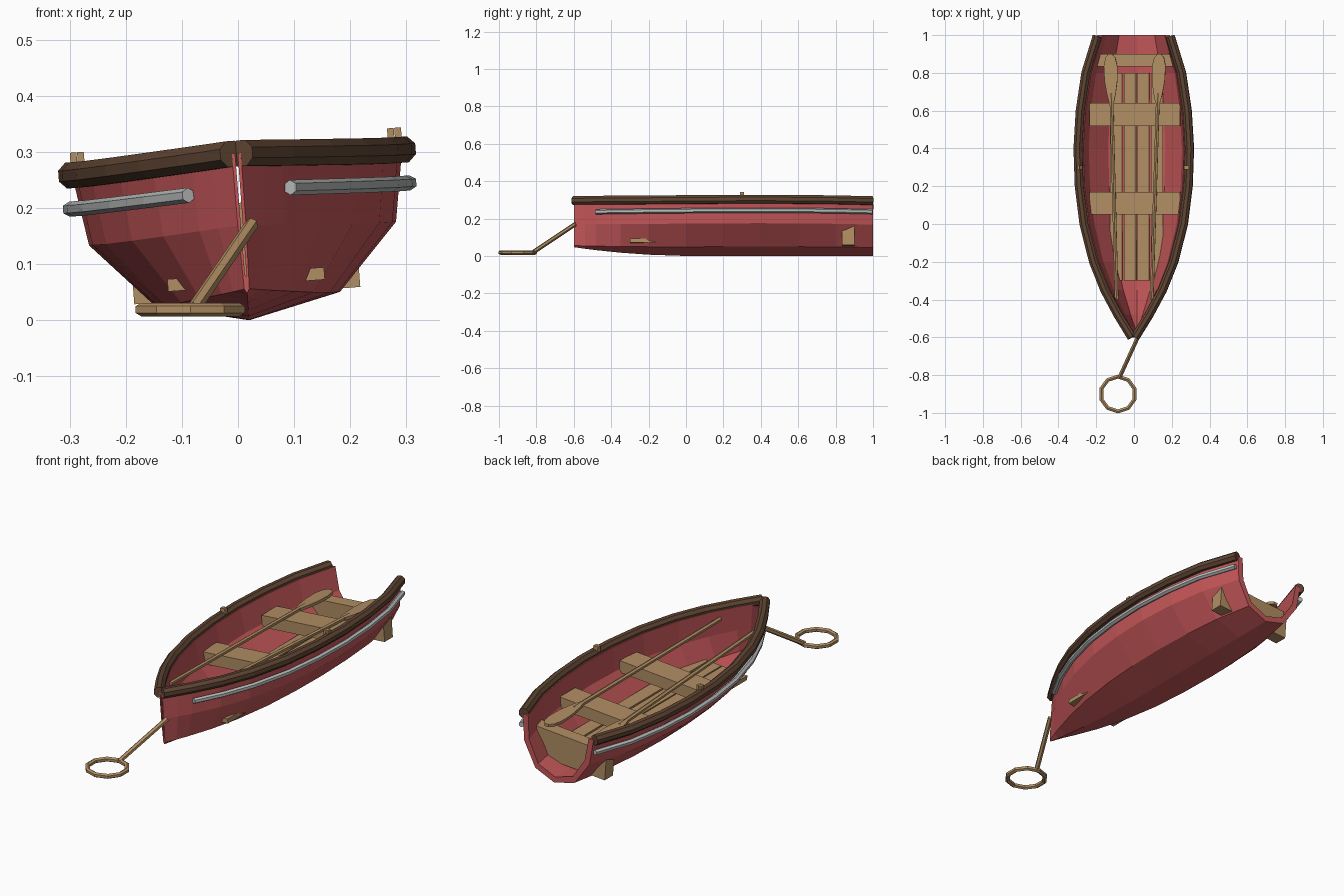
import bpy, bmesh, math
from mathutils import Vector, Matrix

cube = bpy.data.objects.get("Cube")
if cube:
    bpy.data.objects.remove(cube)


def material(name, rgb):
    m = bpy.data.materials.new(name)
    m.use_nodes = True
    m.diffuse_color = (*rgb, 1)
    m.node_tree.nodes["Principled BSDF"].inputs["Base Color"].default_value = (*rgb, 1)
    return m


RED = material("red paint", (0.56, 0.095, 0.1))
TAN = material("tan wood", (0.44, 0.27, 0.125))
BROWN = material("dark brown wood", (0.115, 0.06, 0.033))
GREY = material("grey metal", (0.48, 0.5, 0.49))

# The boat lies slightly rolled to one side
ROLL = Matrix.Translation((0.02, 0, 0)) @ Matrix.Rotation(-0.077, 4, 'Y')
LEVEL = Matrix.Identity(4)


def finish(bm, name, mat, frame=ROLL):
    bmesh.ops.recalc_face_normals(bm, faces=bm.faces)
    bm.transform(frame)
    me = bpy.data.meshes.new(name)
    bm.to_mesh(me)
    bm.free()
    me.materials.append(mat)
    ob = bpy.data.objects.new(name, me)
    bpy.context.collection.objects.link(ob)
    return ob


def skin(rings, name, mat, frame=ROLL, loop=False):
    """Join closed rings of points into one solid."""
    bm = bmesh.new()
    vs = [[bm.verts.new(p) for p in r] for r in rings]
    n = len(vs[0])
    pairs = list(zip(vs, vs[1:])) + ([(vs[-1], vs[0])] if loop else [])
    for a, b in pairs:
        for i in range(n):
            j = (i + 1) % n
            bm.faces.new((a[i], a[j], b[j], b[i]))
    if not loop:
        for cap in (vs[0], vs[-1]):
            f = bm.faces.new(cap)
            bmesh.ops.triangulate(bm, faces=[f])
    return finish(bm, name, mat, frame)


def sweep(path, radius, sides, name, mat, frame=ROLL, loop=False):
    """Carry a regular polygon along a path."""
    path = [Vector(p) for p in path]
    rings = []
    n = len(path)
    for i, p in enumerate(path):
        if loop:
            t = path[(i + 1) % n] - path[i - 1]
        else:
            t = path[min(i + 1, n - 1)] - path[max(i - 1, 0)]
        side = t.cross(Vector((0, 0, 1))).normalized()
        up = side.cross(t).normalized()
        ring = []
        for k in range(sides):
            a = math.tau * (k + 0.5) / sides
            ring.append(p + radius * (math.cos(a) * side + math.sin(a) * up))
        rings.append(ring)
    return skin(rings, name, mat, frame, loop)


def box(x0, x1, y0, y1, z0, z1, name, mat):
    rings = [[(x0, y, z0), (x1, y, z0), (x1, y, z1), (x0, y, z1)] for y in (y0, y1)]
    return skin(rings, name, mat)


# Plan outline: position along the boat, half width at the rim
PLAN = [(-0.6, 0.008), (-0.54, 0.045), (-0.48, 0.082), (-0.35, 0.152), (-0.2, 0.212),
        (0, 0.263), (0.2, 0.288), (0.4, 0.295), (0.6, 0.283), (0.8, 0.253), (1, 0.193)]


def bow_lift(y):
    return max(0, (0.1 - y) / 0.7)


def rim_height(y):
    return 0.282 + 0.016 * bow_lift(y) ** 2


# Hull: keel, two chines and rim, with an inner wall
def hull_section(y, w):
    lift = bow_lift(y) ** 2.2
    outer = [(0.0, 0.048 * lift), (0.56 * w, 0.038 + 0.018 * lift),
             (0.93 * w, 0.155 + 0.015 * lift), (w, rim_height(y))]
    inner = [(max(x - t, 0.3 * x), z + d) for (x, z), t, d in
             zip(outer, (0, 0.014, 0.027, 0.027), (0.03, 0.026, 0.012, 0))]
    half = outer[::-1]
    ring = half + [(-x, z) for x, z in outer[1:]]
    ring += [(-x, z) for x, z in inner[::-1]] + inner[1:]
    return [(x, y, z) for x, z in ring]


skin([hull_section(y, w) for y, w in PLAN], "hull", RED)

# Rim rails, rub rails and oarlocks on both sides
for s, side in ((1, "left"), (-1, "right")):
    sweep([(s * (w + 0.001), min(y, 0.995), rim_height(y)) for y, w in PLAN],
          0.025, 8, side + "_gunwale", BROWN)
    sweep([(s * (w + 0.009), max(min(y, 0.995), -0.5), 0.222 + 0.012 * bow_lift(y) ** 2)
           for y, w in PLAN[2:]], 0.0135, 6, side + "_rub_rail", GREY)
    for k, x in enumerate((0.277, 0.29)):
        box(s * x - 0.006, s * x + 0.006, 0.288, 0.31, 0.27, 0.322,
            side + "_oarlock_%d" % (k + 1), TAN)

# Seats
box(-0.24, 0.24, 0.05, 0.17, 0.152, 0.21, "front_seat", TAN)
box(-0.24, 0.24, 0.52, 0.64, 0.152, 0.21, "middle_seat", TAN)
box(-0.202, 0.202, 0.835, 0.9, 0.044, 0.185, "stern_seat", TAN)

# Floor planks
for k, x in enumerate((-0.108, -0.035, 0.035, 0.108)):
    box(x - 0.032, x + 0.032, -0.3, 0.8, 0.062, 0.084, "floor_plank_%d" % (k + 1), TAN)

# Oars resting on the seats
for s, side in ((1, "left"), (-1, "right")):
    grip = Vector((s * 0.093, -0.4, 0.25))
    tip = Vector((s * 0.13, 0.9, 0.207))
    neck = grip.lerp(tip, 0.84)
    sweep([grip, neck], 0.011, 6, side + "_oar_shaft", TAN)
    rings = []
    for f, w in ((0.8, 0.012), (0.84, 0.024), (0.89, 0.034), (0.95, 0.036),
                 (0.985, 0.026), (1, 0.01)):
        c = grip.lerp(tip, f)
        rings.append([c + Vector((dx * w, 0, dz * 0.007)) for dx, dz in
                      ((-1, -1), (1, -1), (1, 1), (-1, 1))])
    skin(rings, side + "_oar_blade", TAN)

# Mooring line and ring lying on the ground
sweep([(0.025, -0.59, 0.172), (-0.078, -0.815, 0.022)], 0.012, 6, "mooring_line", TAN, LEVEL)
circle = [(-0.085 + 0.092 * math.cos(a), -0.9 + 0.092 * math.sin(a), 0.019)
          for a in (math.tau * k / 10 + math.pi / 10 for k in range(10))]
sweep(circle, 0.012, 6, "mooring_ring", TAN, LEVEL, loop=True)
